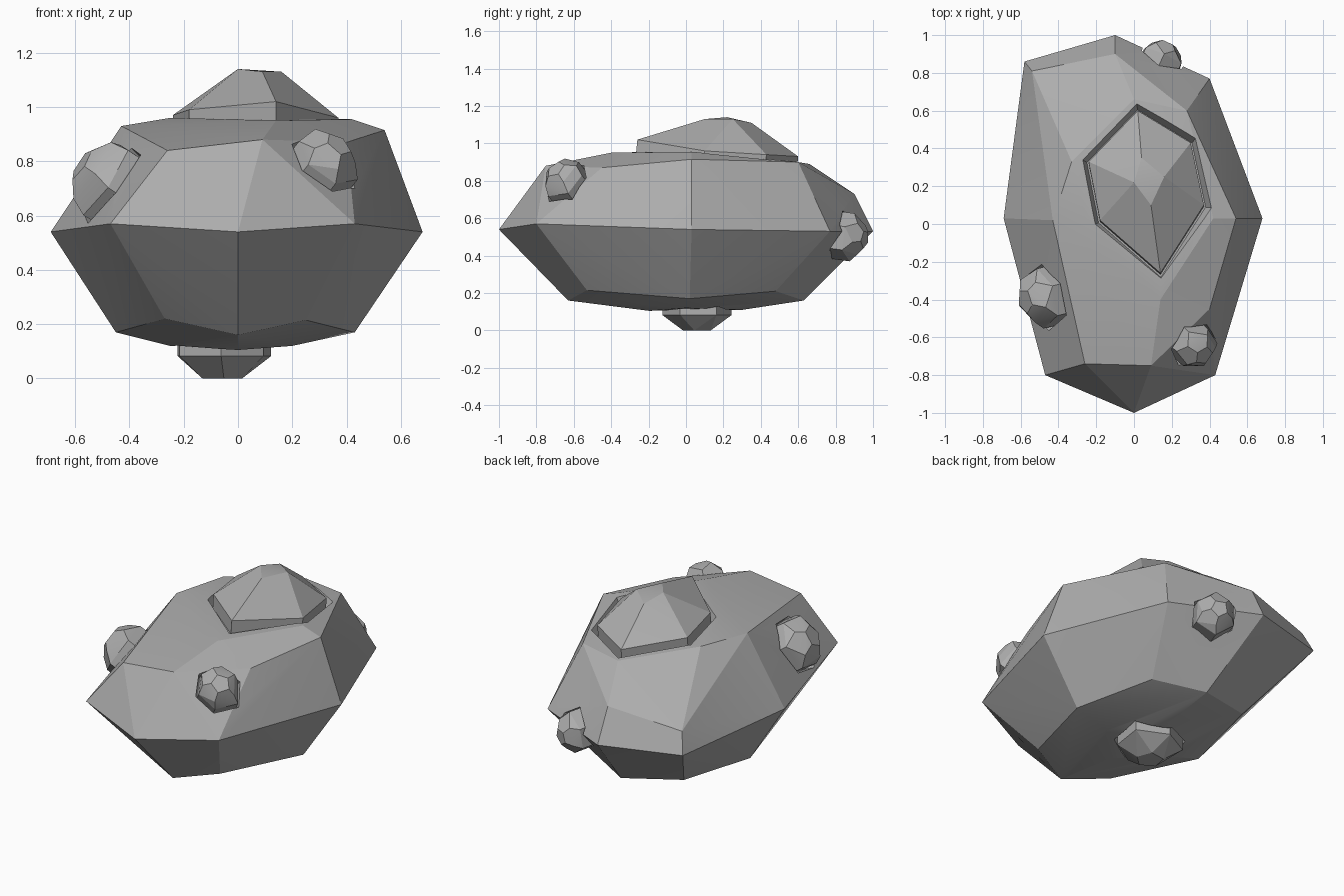
import bpy
import bmesh
import math
import random
from mathutils import Vector

random.seed(4)
cube = bpy.data.objects.get("Cube")
if cube:
    bpy.data.objects.remove(cube, do_unlink=True)

stone_grey = bpy.data.materials.new("stone_grey")
stone_grey.use_nodes = True
colour = (0.42, 0.42, 0.42, 1)
stone_grey.diffuse_color = colour
stone_grey.node_tree.nodes["Principled BSDF"].inputs["Base Color"].default_value = colour


def hull(name, points, flatten=6):
    """Faceted solid wrapped around a handful of corner points."""
    bm = bmesh.new()
    for p in points:
        bm.verts.new(p)
    result = bmesh.ops.convex_hull(bm, input=bm.verts)
    inside = {g for g in result["geom_interior"] + result["geom_unused"]
              if isinstance(g, bmesh.types.BMVert)}
    bmesh.ops.delete(bm, geom=list(inside), context="VERTS")
    bmesh.ops.dissolve_limit(bm, angle_limit=math.radians(flatten),
                             verts=bm.verts, edges=bm.edges)
    bmesh.ops.recalc_face_normals(bm, faces=bm.faces)
    mesh = bpy.data.meshes.new(name)
    bm.to_mesh(mesh)
    bm.free()
    mesh.materials.append(stone_grey)
    obj = bpy.data.objects.new(name, mesh)
    bpy.context.collection.objects.link(obj)
    return obj


def ring(centre, normal, radius, sides, turn, wobble=0.1):
    """Slightly uneven polygon facing along the normal."""
    turned = Vector(normal).to_track_quat("Z", "Y")
    points = []
    for i in range(sides):
        a = turn + math.tau * i / sides
        r = radius * random.uniform(1 - wobble, 1 + wobble)
        points.append(Vector(centre) + turned @ Vector((r * math.cos(a), r * math.sin(a), 0)))
    return points


def embed(name, rim, cap, normal, flare=1.25):
    """Stone sunk in a shallow flared socket of the main rock."""
    n = Vector(normal).normalized()
    rim = [Vector(p) for p in rim]
    centre = sum(rim, Vector()) / len(rim)
    hull(name, rim + cap + [p - n * 0.15 for p in rim])
    floor = [centre + (p - centre) * 1.03 - n * 0.08 for p in rim]
    mouth = [centre + (p - centre) * (flare + 0.22) + n * 0.12 for p in rim]
    socket = hull(name + "_socket", floor + mouth)
    socket.hide_render = True
    cut = rock.modifiers.new("socket", "BOOLEAN")
    cut.object = socket
    cut.solver = "EXACT"
    bpy.context.view_layer.objects.active = rock
    bpy.ops.object.modifier_apply(modifier=cut.name)
    bpy.data.objects.remove(socket, do_unlink=True)


# Main rock: underside, lower ring, widest ring, shoulder and crown
underside = [(0, -.2, .105), (.2, 0, .12), (0, .3, .11), (-.25, 0, .12)]
lower = [(0, -.63, .16), (.25, -.53, .215), (.43, .02, .17), (.27, .48, .21),
         (0, .63, .16), (-.35, .52, .2), (-.45, .02, .17), (-.27, -.53, .22)]
widest = [(0, -1, .54), (.43, -.8, .57), (.68, .03, .54), (.4, .77, .53),
          (-.1, 1, .53), (-.58, .86, .54), (-.69, .03, .54), (-.47, -.8, .57)]
shoulder = [(.09, -.75, .88), (.4, -.45, .87), (.54, .03, .915), (.28, .6, .9),
            (-.1, .9, .73), (-.54, .81, .66), (-.43, .02, .93), (-.26, -.74, .84)]
crown = [(-.25, .03, .96), (.14, -.4, .95), (.42, .03, .955), (0, .66, .89), (-.33, .33, .94)]
rock = hull("main_rock", underside + lower + widest + shoulder + crown, 3)

# Large stone on top
rim = [(-.24, .33, .97), (.02, .6, .93), (.3, .43, .94),
       (.37, .1, .96), (.14, -.26, 1.02), (-.18, .02, .99)]
cap = [Vector(p) for p in [(0, .22, 1.14), (.09, .1, 1.13), (.16, .25, 1.13), (.04, .35, 1.11)]]
embed("top_stone", rim, cap, (0, .1, 1), 1.1)

# Small stones: name, socket centre, facing, rim radius, height, sides
small = [("front_left_stone", (.31, -.64, .79), (.54, -.51, .67), .13, .11, 6),
         ("right_stone", (-.47, -.38, .72), (-.82, -.2, .54), .16, .13, 6),
         ("back_stone", (.14, .865, .5), (.4, .88, -.12), .12, .1, 6),
         ("bottom_stone", (-.06, .06, .11), (0, 0, -1), .19, .11, 6)]
for name, centre, facing, radius, height, sides in small:
    n = Vector(facing).normalized()
    c = Vector(centre)
    turn = random.uniform(0, 1)
    rim = ring(c + n * height * 0.25, n, radius, sides, turn)
    mid = ring(c + n * height * 0.7, n, radius * 0.78, sides - 1, turn + 0.3)
    cap = ring(c + n * height, n, radius * 0.42, sides - 1, turn + 0.3, 0.05)
    embed(name, rim, cap + (mid if name != "bottom_stone" else []), n, 1.12)

# Gentle edges blend, strong facets stay crisp
for obj in bpy.context.collection.objects:
    if obj.name.endswith(("rock", "stone")):
        bpy.ops.object.select_all(action="DESELECT")
        obj.select_set(True)
        bpy.context.view_layer.objects.active = obj
        bpy.ops.object.shade_smooth_by_angle(angle=math.radians(15))
